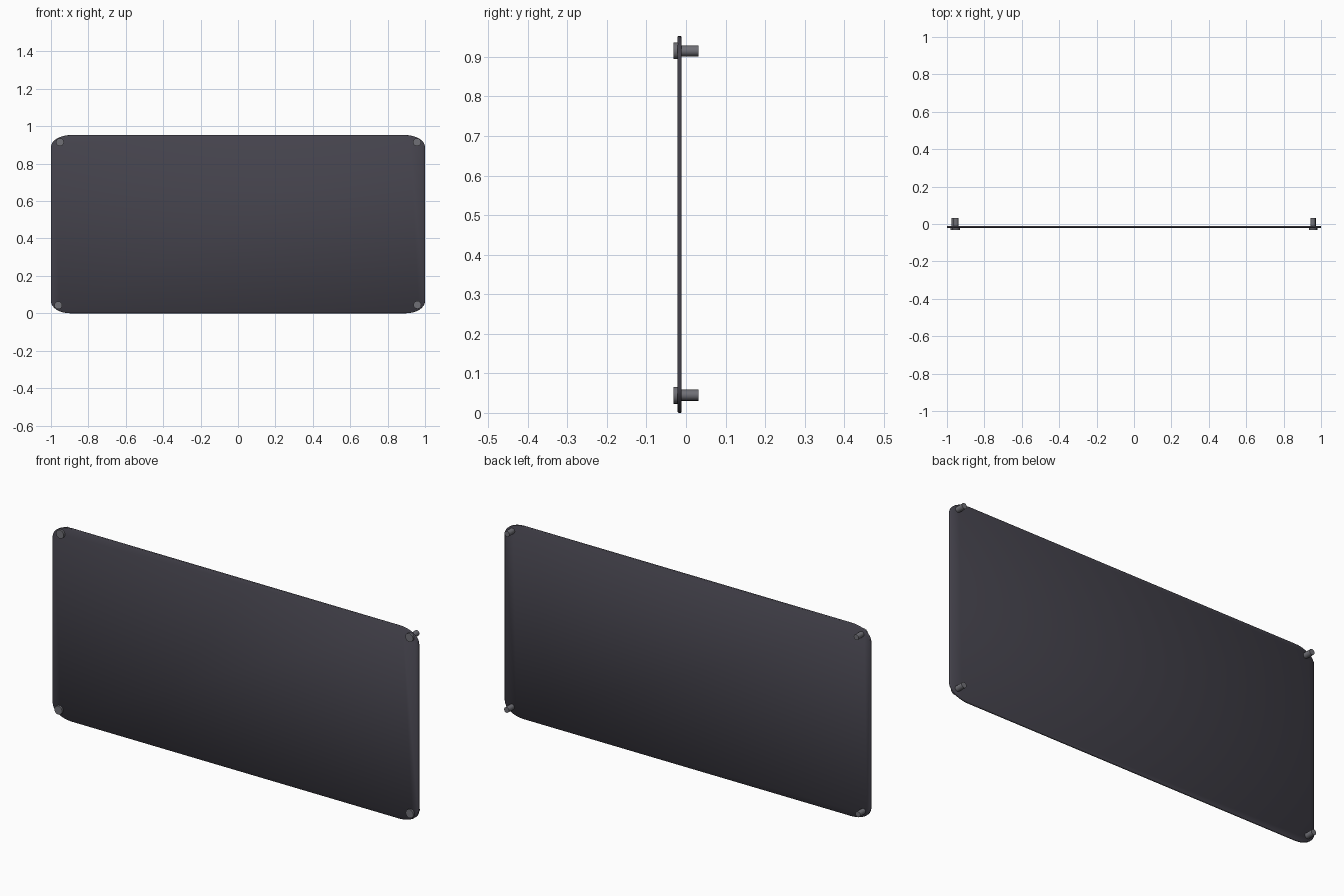
import bpy, bmesh, math
from mathutils import Matrix

if "Cube" in bpy.data.objects:
    bpy.data.objects.remove(bpy.data.objects["Cube"])


def material(name, rgb):
    m = bpy.data.materials.new(name)
    m.diffuse_color = (*rgb, 1)
    m.use_nodes = True
    m.node_tree.nodes["Principled BSDF"].inputs["Base Color"].default_value = m.diffuse_color
    return m


def add_object(name, bm, mat, angle):
    bmesh.ops.recalc_face_normals(bm, faces=bm.faces)
    me = bpy.data.meshes.new(name)
    bm.to_mesh(me)
    bm.free()
    me.materials.append(mat)
    ob = bpy.data.objects.new(name, me)
    bpy.context.collection.objects.link(ob)
    bpy.ops.object.select_all(action='DESELECT')
    ob.select_set(True)
    bpy.context.view_layer.objects.active = ob
    bpy.ops.object.shade_smooth_by_angle(angle=math.radians(angle))
    return ob


plate_mat = material("dark_plate", (0.058, 0.055, 0.072))
screw_mat = material("screw_metal", (0.16, 0.16, 0.18))

# Plate: rounded rectangle with slightly elliptical corners
W, H, RX, RZ, SEG = 1.0, 0.953, 0.105, 0.065, 8
Y_FRONT, Y_BACK = -0.021, -0.011
bm = bmesh.new()
outline = []
for cx, cz, start in ((W - RX, H - RZ, 0), (RX - W, H - RZ, 90),
                      (RX - W, RZ, 180), (W - RX, RZ, 270)):
    for i in range(SEG + 1):
        a = math.radians(start + 90 * i / SEG)
        outline.append(bm.verts.new((cx + RX * math.cos(a), Y_FRONT, cz + RZ * math.sin(a))))
front = bm.faces.new(outline)
ext = bmesh.ops.extrude_face_region(bm, geom=[front], use_keep_orig=True)
for v in ext["geom"]:
    if isinstance(v, bmesh.types.BMVert):
        v.co.y = Y_BACK
# Softened rims
rims = [e for e in bm.edges if abs(e.verts[0].co.y - e.verts[1].co.y) < 1e-6]
bmesh.ops.bevel(bm, geom=rims, offset=0.002, segments=1, affect='EDGES', profile=0.5)
add_object("plate", bm, plate_mat, 60)


# Screws: wide head in front, thinner shaft through the plate
def cylinder(bm, x, z, r, y0, y1, sides=20):
    m = Matrix.Translation((x, (y0 + y1) / 2, z)) @ Matrix.Rotation(math.pi / 2, 4, 'X')
    bmesh.ops.create_cone(bm, cap_ends=True, segments=sides, radius1=r, radius2=r,
                          depth=y1 - y0, matrix=m)


for name, x, z in (("top_left", -0.952, 0.915), ("top_right", 0.957, 0.915),
                   ("bottom_left", -0.961, 0.043), ("bottom_right", 0.959, 0.045)):
    bm = bmesh.new()
    cylinder(bm, x, z, 0.021, -0.031, -0.017)
    cylinder(bm, x, z, 0.0135, -0.018, 0.031)
    add_object("screw_" + name, bm, screw_mat, 30)
